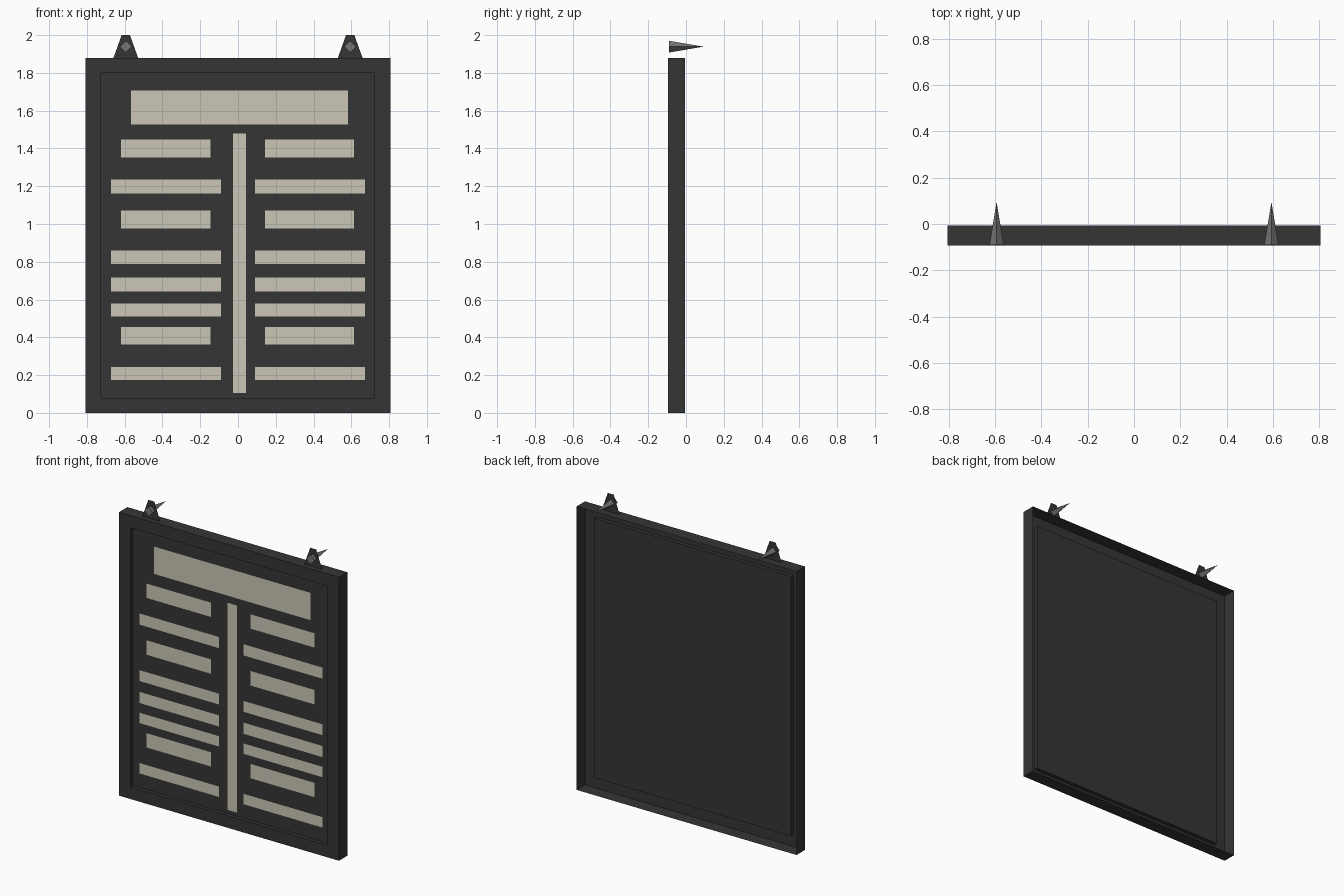
import bpy

if "Cube" in bpy.data.objects:
    bpy.data.objects.remove(bpy.data.objects["Cube"])


def material(name, r, g, b):
    m = bpy.data.materials.new(name)
    m.diffuse_color = (r, g, b, 1)
    m.use_nodes = True
    m.node_tree.nodes["Principled BSDF"].inputs["Base Color"].default_value = m.diffuse_color
    return m


black = material("charcoal", 0.036, 0.036, 0.036)
cream = material("cream", 0.60, 0.565, 0.475)
steel = material("grey_steel", 0.18, 0.18, 0.18)


def make(name, verts, faces, mat):
    me = bpy.data.meshes.new(name)
    me.from_pydata(verts, [], faces)
    me.materials.append(mat)
    me.update()
    ob = bpy.data.objects.new(name, me)
    bpy.context.collection.objects.link(ob)
    return ob


def rect(x0, x1, z0, z1, y):
    return [(x0, y, z0), (x1, y, z0), (x1, y, z1), (x0, y, z1)]


# Board: open-backed shell with a recessed front panel, as nested rectangles
FRONT, BACK, PANEL = -0.094, -0.006, -0.068
loops = [rect(-0.807, 0.807, 0, 1.88, BACK),
         rect(-0.807, 0.807, 0, 1.88, FRONT),
         rect(-0.724, 0.722, 0.08, 1.80, FRONT),
         rect(-0.724, 0.722, 0.08, 1.80, PANEL)]
verts = [v for loop in loops for v in loop]
faces = [(12, 13, 14, 15)]
for k in range(3):
    for i in range(4):
        j = (i + 1) % 4
        a = 4 * k
        faces.append((a + i, a + j, a + 4 + j, a + 4 + i))
make("board", verts, faces, black)


# Blank strips laid on the panel
def strip(name, x0, x1, z0, z1):
    make(name, rect(x0, x1, z0, z1, PANEL - 0.004), [(0, 1, 2, 3)], cream)


strip("header_strip", -0.567, 0.582, 1.527, 1.708)
strip("divider_strip", -0.027, 0.042, 0.106, 1.48)
short = ((-0.62, -0.146), (0.142, 0.613))
long = ((-0.673, -0.09), (0.09, 0.672))
rows = [(short, 1.353, 1.448), (long, 1.162, 1.236), (short, 0.976, 1.072),
        (long, 0.788, 0.86), (long, 0.642, 0.716), (long, 0.509, 0.578),
        (short, 0.361, 0.456), (long, 0.175, 0.244)]
for n, (spans, z0, z1) in enumerate(rows):
    for side, (x0, x1) in zip(("left", "right"), spans):
        strip(f"row_strip_{side}_{n + 1}", x0, x1, z0, z1)

# Hanging tabs (flat plates) with four-sided spikes through them
for side, cx in (("left", -0.594), ("right", 0.594)):
    y = -0.06
    make("hanging_tab_" + side,
         [(cx - 0.065, y, 1.88), (cx + 0.065, y, 1.88),
          (cx + 0.022, y, 2.0), (cx - 0.022, y, 2.0)], [(0, 1, 2, 3)], black)
    yb, zc, r = -0.09, 1.939, 0.031
    make("spike_" + side,
         [(cx + r, yb, zc), (cx, yb, zc + r), (cx - r, yb, zc), (cx, yb, zc - r),
          (cx, 0.094, zc)],
         [(3, 0, 1, 2), (1, 0, 4), (2, 1, 4), (3, 2, 4), (0, 3, 4)], steel)
